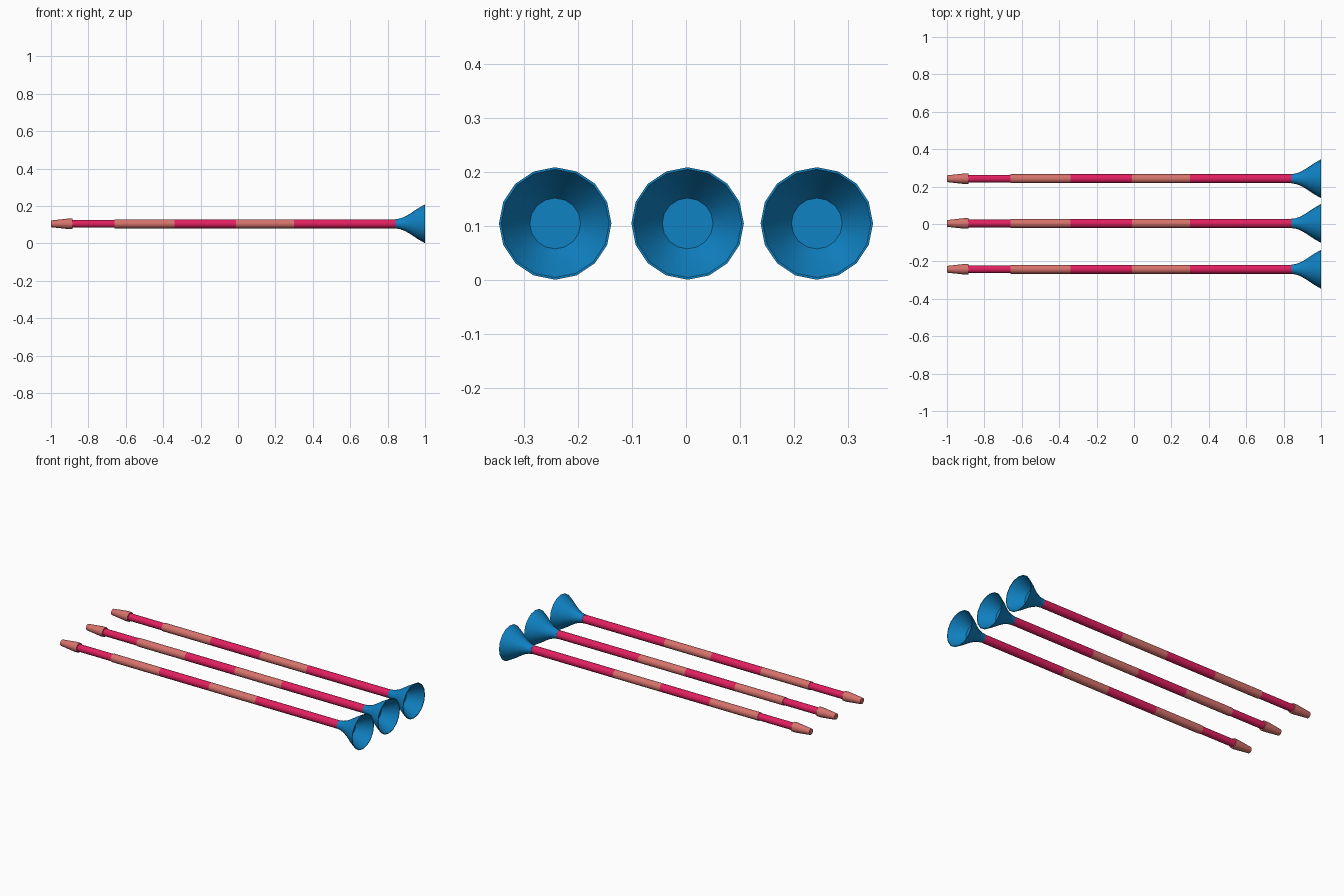
import bpy, bmesh, math

if "Cube" in bpy.data.objects:
    bpy.data.objects.remove(bpy.data.objects["Cube"], do_unlink=True)

SIDES = 16
AXIS_Z = 0.105


def make_material(name, color):
    m = bpy.data.materials.new(name)
    m.use_nodes = True
    m.diffuse_color = (*color, 1)
    m.node_tree.nodes["Principled BSDF"].inputs["Base Color"].default_value = (*color, 1)
    return m


crimson = make_material("crimson", (0.75, 0.014, 0.115))
salmon = make_material("salmon", (0.68, 0.17, 0.15))
blue = make_material("blue", (0.005, 0.225, 0.55))


def lathe(name, profile, y, material, caps=True):
    """Revolve (x, radius) points around an axis parallel to x."""
    bm = bmesh.new()
    rings = []
    for x, r in profile:
        angles = [2 * math.pi * i / SIDES for i in range(SIDES)]
        rings.append([bm.verts.new((x, r * math.cos(a), r * math.sin(a))) for a in angles])
    for a, b in zip(rings, rings[1:]):
        for i in range(SIDES):
            j = (i + 1) % SIDES
            bm.faces.new((a[i], b[i], b[j], a[j]))
    if caps:
        bm.faces.new(rings[0])
        bm.faces.new(rings[-1])
    bmesh.ops.recalc_face_normals(bm, faces=bm.faces)
    mesh = bpy.data.meshes.new(name)
    bm.to_mesh(mesh)
    bm.free()
    mesh.materials.append(material)
    obj = bpy.data.objects.new(name, mesh)
    obj.location = (0, y, AXIS_Z)
    bpy.context.collection.objects.link(obj)
    bpy.ops.object.select_all(action="DESELECT")
    obj.select_set(True)
    bpy.context.view_layer.objects.active = obj
    bpy.ops.object.shade_smooth_by_angle(angle=math.radians(35))


# Shaft bands: name, start, end, radius, material
BANDS = [
    ("tail_band", -0.89, -0.66, 0.021, crimson),
    ("rear_light_band", -0.66, -0.34, 0.024, salmon),
    ("rear_dark_band", -0.34, -0.01, 0.024, crimson),
    ("front_light_band", -0.01, 0.30, 0.024, salmon),
    ("front_dark_band", 0.30, 0.85, 0.024, crimson),
]
NOCK = [(-1.0, 0.018), (-0.908, 0.028), (-0.885, 0.028)]
# Outer wall from neck to rim, then inner wall back to the cup floor
CUP = [(0.842, 0.025), (0.865, 0.028), (0.89, 0.037), (0.92, 0.054), (0.96, 0.081),
       (1.0, 0.104), (1.0, 0.100), (0.96, 0.077), (0.918, 0.047)]

for label, y in (("right", -0.242), ("middle", 0.003), ("left", 0.242)):
    lathe(f"{label}_nock", NOCK, y, salmon)
    for name, start, end, radius, material in BANDS:
        lathe(f"{label}_{name}", [(start, radius), (end, radius)], y, material)
    lathe(f"{label}_suction_cup", CUP, y, blue)
